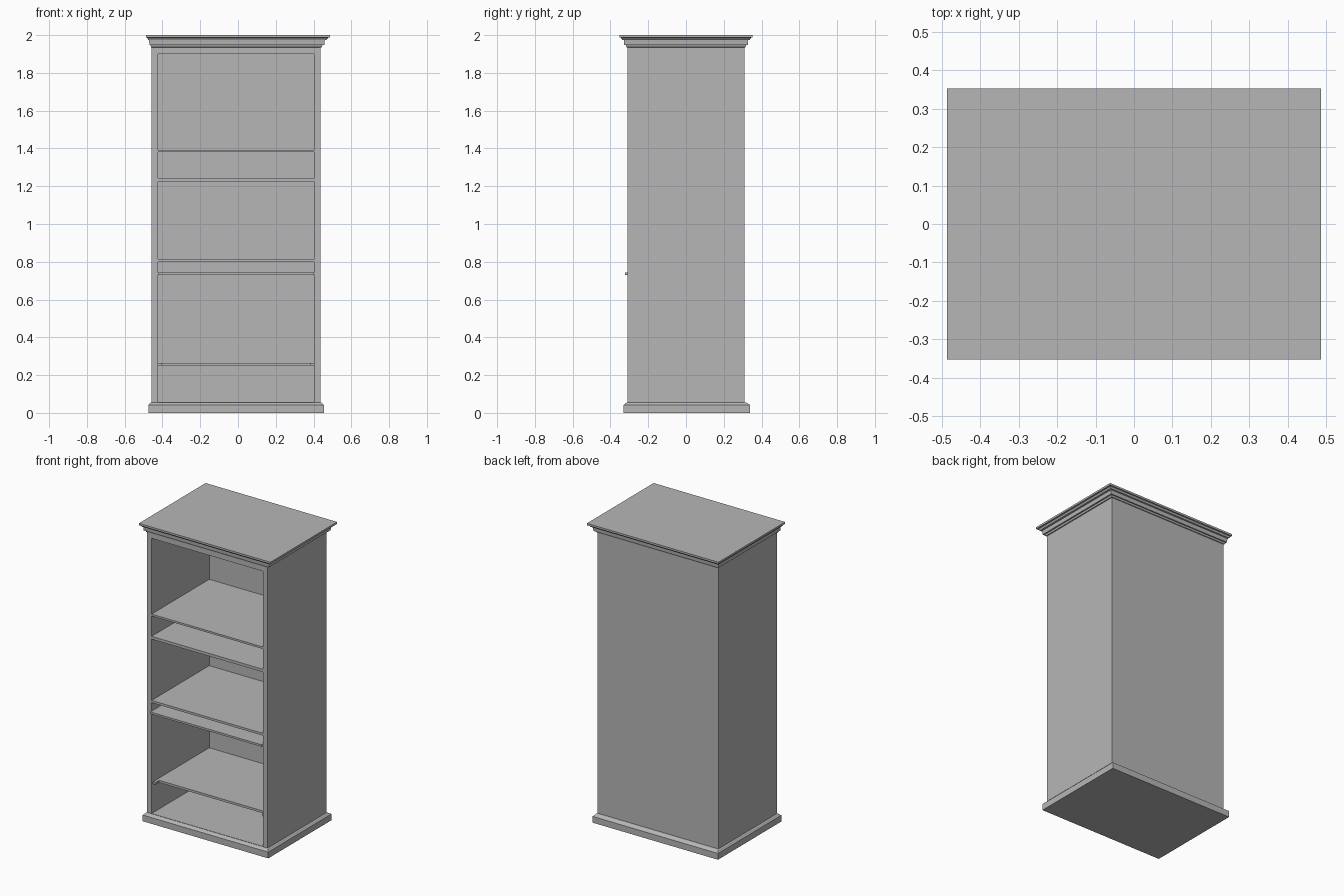
import bpy
import bmesh

default_cube = bpy.data.objects.get("Cube")
if default_cube:
    bpy.data.objects.remove(default_cube, do_unlink=True)

# Single flat colour
grey = bpy.data.materials.new("plain_grey")
grey.use_nodes = True
grey.diffuse_color = (0.47, 0.47, 0.47, 1)
grey.node_tree.nodes["Principled BSDF"].inputs["Base Color"].default_value = grey.diffuse_color


def finish(name, bm):
    bmesh.ops.recalc_face_normals(bm, faces=bm.faces)
    mesh = bpy.data.meshes.new(name)
    bm.to_mesh(mesh)
    bm.free()
    mesh.materials.append(grey)
    obj = bpy.data.objects.new(name, mesh)
    bpy.context.collection.objects.link(obj)
    return obj


def box(name, x, y, z):
    """Box between the (low, high) limits on each axis."""
    bm = bmesh.new()
    bmesh.ops.create_cube(bm, size=1)
    for v in bm.verts:
        v.co = [lim[0] if c < 0 else lim[1] for c, lim in zip(v.co, (x, y, z))]
    return finish(name, bm)


def moulding(name, overhang, profile):
    """Solid stack of rectangles; profile holds (height, share of overhang)."""
    left, right, front, back = overhang
    bm = bmesh.new()
    rings = []
    for z, f in profile:
        x0, x1 = BODY_X[0] - f * left, BODY_X[1] + f * right
        y0, y1 = BODY_Y[0] - f * front, BODY_Y[1] + f * back
        corners = ((x0, y0), (x1, y0), (x1, y1), (x0, y1))
        rings.append([bm.verts.new((x, y, z)) for x, y in corners])
    for a, b in zip(rings, rings[1:]):
        for i in range(4):
            j = (i + 1) % 4
            bm.faces.new((a[i], a[j], b[j], b[i]))
    bm.faces.new(rings[0])
    bm.faces.new(rings[-1])
    return finish(name, bm)


BODY_X = (-0.457, 0.437)
BODY_Y = (-0.31, 0.31)
INNER_X = (-0.423, 0.402)
BACK = 0.30
FLOOR, CEILING, TOP = 0.058, 1.90, 1.94
FRONT = BODY_Y[0]

# Carcass
box("right_side_panel", (BODY_X[0], INNER_X[0]), BODY_Y, (0.05, TOP))
box("left_side_panel", (INNER_X[1], BODY_X[1]), BODY_Y, (0.05, TOP))
box("back_panel", INNER_X, (BACK, BODY_Y[1]), (0.05, TOP))
box("floor_board", INNER_X, (FRONT, BACK), (0.05, FLOOR))
box("top_board", INNER_X, (FRONT, BACK), (CEILING, TOP))

# Shelves: name, front edge, underside, upper side
shelves = (
    ("top_shelf", FRONT, 1.38, 1.393),
    ("upper_shelf", FRONT, 1.225, 1.244),
    ("middle_shelf", FRONT, 0.80, 0.815),
    ("pull_out_shelf", -0.323, 0.73, 0.743),
    ("lower_shelf", -0.257, 0.25, 0.265),
)
for name, front, low, high in shelves:
    box(name, INNER_X, (front, BACK), (low, high))

# Cleats carrying the recessed lower shelf
CLEAT = 0.019
box("right_cleat", (INNER_X[0], INNER_X[0] + CLEAT), (-0.293, -0.257), (0.25, 0.265))
box("left_cleat", (INNER_X[1] - CLEAT, INNER_X[1]), (-0.293, -0.257), (0.25, 0.265))

# Plinth and crown
moulding("plinth", (0.018, 0.018, 0.02, 0.03),
         ((0, 1), (0.042, 1), (0.047, 0.65), (0.053, 0.4), (0.056, 0)))
moulding("crown", (0.03, 0.05, 0.043, 0.043),
         ((1.935, 0), (1.936, 0.12), (1.947, 0.2), (1.947, 0.4), (1.973, 0.45),
          (1.975, 0.65), (1.986, 0.8), (1.987, 1), (2, 1)))
